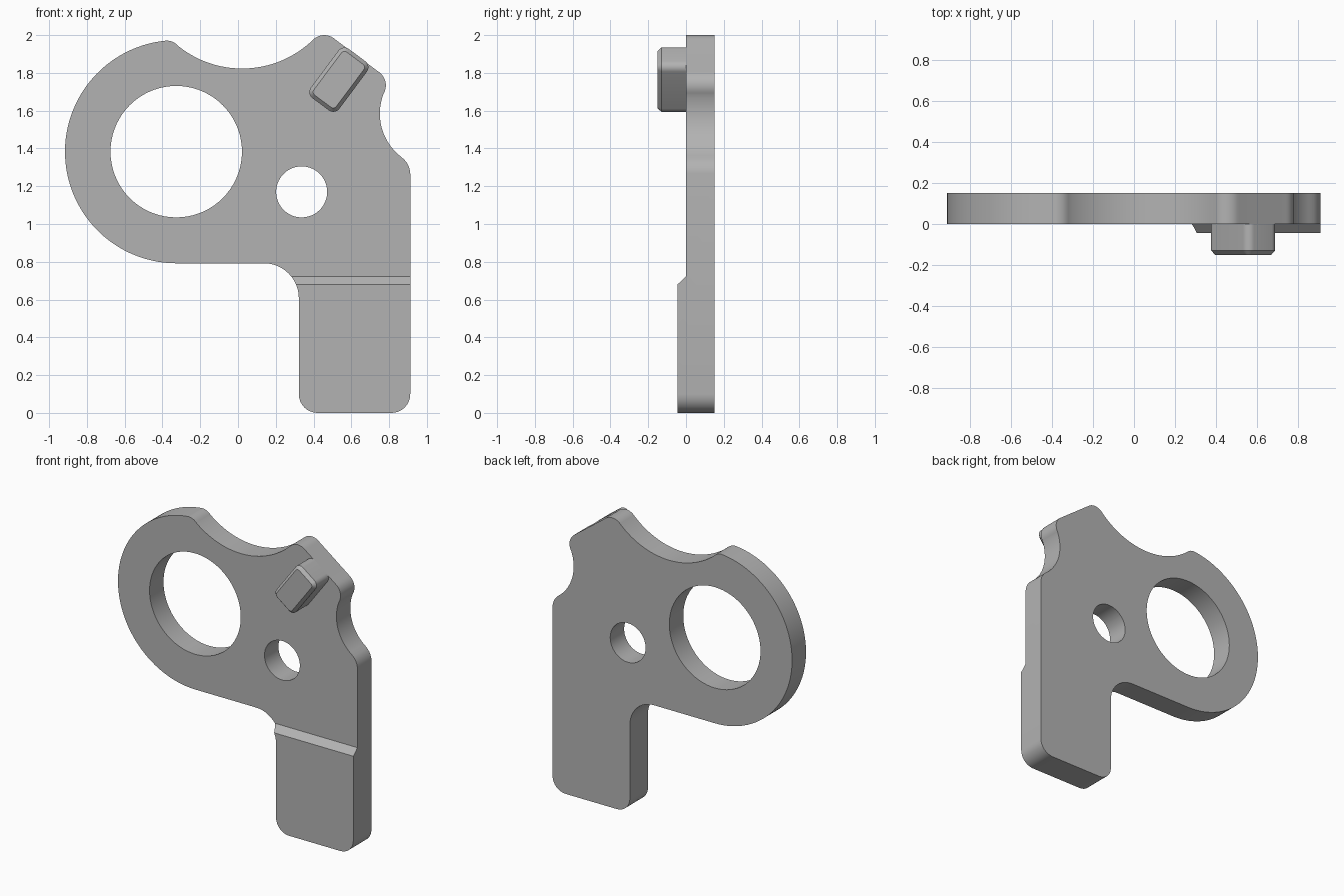
import bpy, bmesh, math
from mathutils import Vector, Matrix
from mathutils.geometry import intersect_line_line_2d

if "Cube" in bpy.data.objects:
    bpy.data.objects.remove(bpy.data.objects["Cube"])

grey = bpy.data.materials.new("grey metal")
grey.use_nodes = True
COLOUR = (0.45, 0.45, 0.45, 1)
grey.diffuse_color = COLOUR
grey.node_tree.nodes["Principled BSDF"].inputs["Base Color"].default_value = COLOUR


def arc(p, q, r, n):
    """Points on the circular arc from p through q to r."""
    p, q, r = Vector(p), Vector(q), Vector(r)
    a, b = q - p, r - p
    d = 2 * (a.x * b.y - a.y * b.x)
    c = p + Vector((b.y * a.length_squared - a.y * b.length_squared,
                    a.x * b.length_squared - b.x * a.length_squared)) / d
    start = math.atan2(*(p - c).yx)
    end = math.atan2(*(r - c).yx)
    sweep = (end - start) % math.tau
    if d < 0:
        sweep -= math.tau
    rad = (p - c).length
    return [(c.x + rad * math.cos(start + sweep * i / n),
             c.y + rad * math.sin(start + sweep * i / n)) for i in range(n + 1)]


def loft(name, rings):
    """Closed solid through rings of 3D points."""
    bm = bmesh.new()
    loops = [[bm.verts.new(v) for v in ring] for ring in rings]
    for lo, hi in zip(loops, loops[1:]):
        for i in range(len(lo)):
            bm.faces.new((lo[i - 1], lo[i], hi[i], hi[i - 1]))
    bm.faces.new(loops[0])
    bm.faces.new(loops[-1])
    bmesh.ops.recalc_face_normals(bm, faces=bm.faces)
    mesh = bpy.data.meshes.new(name)
    bm.to_mesh(mesh)
    bm.free()
    mesh.materials.append(grey)
    obj = bpy.data.objects.new(name, mesh)
    bpy.context.collection.objects.link(obj)
    return obj


def select(obj):
    bpy.ops.object.select_all(action='DESELECT')
    obj.select_set(True)
    bpy.context.view_layer.objects.active = obj


def cut(obj, cutter):
    cutter.hide_render = True
    mod = obj.modifiers.new("cut", 'BOOLEAN')
    mod.operation, mod.solver, mod.object = 'DIFFERENCE', 'EXACT', cutter
    select(obj)
    bpy.ops.object.modifier_apply(modifier=mod.name)
    bpy.data.objects.remove(cutter)


def circle(x, z, r, y, n=72):
    return [(x + r * math.cos(math.tau * i / n), y, z + r * math.sin(math.tau * i / n))
            for i in range(n)]


# Plate outline, clockwise from the foot of the leg
outline = (
    arc((0.422, 0), (0.351, 0.029), (0.322, 0.1), 8)
    + arc((0.322, 0.607), (0.268, 0.738), (0.137, 0.792), 12)         # inner corner
    + arc((-0.327, 0.792), (-0.916, 1.383), (-0.378, 1.971), 56)      # ring
    + arc((-0.376, 1.971), (-0.345, 1.964), (-0.318, 1.944), 5)       # ring tip
    + arc((-0.316, 1.942), (0.02, 1.823), (0.398, 1.976), 28)         # top valley
    + arc((0.4, 1.978), (0.458, 2.0), (0.515, 1.977), 10)             # peak
    + arc((0.743, 1.807), (0.781, 1.752), (0.772, 1.692), 10)         # shoulder
    + arc((0.77, 1.688), (0.752, 1.56), (0.868, 1.352), 18)           # side notch
    + arc((0.87, 1.35), (0.9, 1.313), (0.912, 1.267), 8)
    + arc((0.912, 0.1), (0.883, 0.029), (0.812, 0), 8)
)
plate = loft("plate", [[(x, y, z) for x, z in outline] for y in (-0.045, 0.152)])

# Thin the plate above the leg, leaving a sloped step
wedge = [(0, 0.722), (-0.09, 0.638), (-0.09, 2.1), (0, 2.1)]
cut(plate, loft("step_cutter", [[(x, y, z) for y, z in wedge] for x in (-1.2, 1.2)]))

# Large and small holes
for x, z, r in ((-0.327, 1.383, 0.348), (0.337, 1.17, 0.135)):
    cut(plate, loft("hole_cutter", [circle(x, z, r, y) for y in (-0.3, 0.3)]))


# Chamfered peg with rounded corners, square to the sloped edge
def peg_ring(y, r, half_long=0.122, half_short=0.054, n=8):
    turn = Matrix.Rotation(math.radians(53.3), 2)
    ring = []
    for k, (sx, sy) in enumerate(((1, 1), (-1, 1), (-1, -1), (1, -1))):
        for i in range(n + 1):
            t = math.pi / 2 * (k + i / n)
            p = turn @ Vector((sx * half_long + r * math.cos(t),
                               sy * half_short + r * math.sin(t)))
            ring.append((0.534 + p.x, y, 1.764 + p.y))
    return ring


peg = loft("peg", [peg_ring(0.0, 0.04), peg_ring(-0.13, 0.04), peg_ring(-0.152, 0.02)])

for obj in (plate, peg):
    select(obj)
    bpy.ops.object.shade_smooth_by_angle(angle=math.radians(30))
